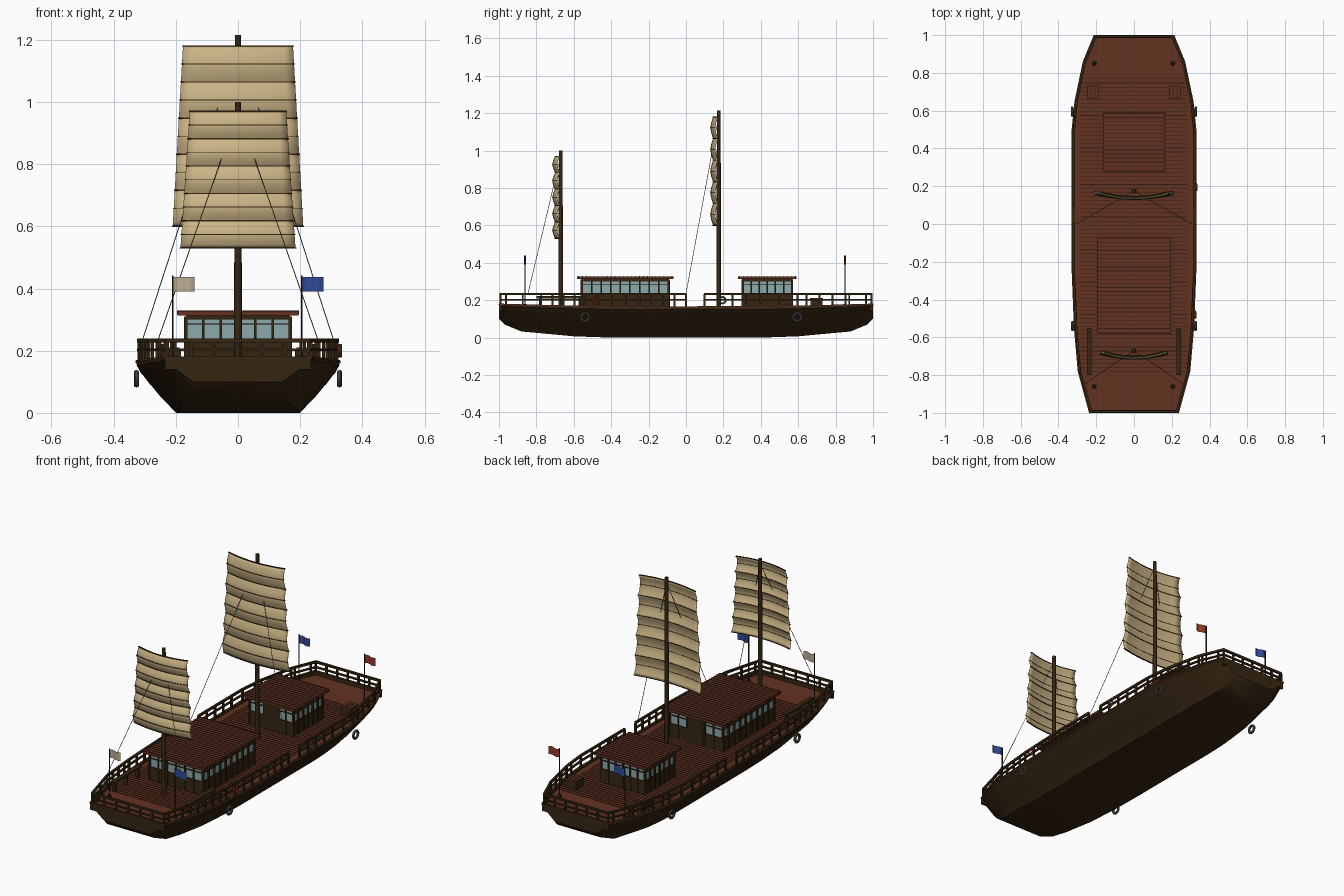
import bpy, bmesh, math
from mathutils import Vector, Matrix

cube = bpy.data.objects.get("Cube")
if cube:
    bpy.data.objects.remove(cube, do_unlink=True)


def material(name, rgb):
    m = bpy.data.materials.new(name)
    m.use_nodes = True
    m.diffuse_color = (*rgb, 1)
    bsdf = next(n for n in m.node_tree.nodes if n.type == 'BSDF_PRINCIPLED')
    bsdf.inputs["Base Color"].default_value = (*rgb, 1)
    bsdf.inputs["Roughness"].default_value = 0.8
    return m


DARK = material("dark wood", (0.037, 0.019, 0.006))
RED = material("red brown planks", (0.125, 0.032, 0.015))
SEAM = material("plank seam", (0.03, 0.012, 0.007))
SAIL = material("sail cloth", (0.60, 0.46, 0.24))
GLASS = material("window glass", (0.27, 0.40, 0.42))
BLUE = material("blue cloth", (0.03, 0.07, 0.32))
SCARLET = material("red cloth", (0.32, 0.04, 0.02))
PALE = material("pale cloth", (0.50, 0.43, 0.30))
GREY = material("grey rubber", (0.09, 0.09, 0.085))
ROPE = material("rope", (0.22, 0.19, 0.14))


def finish(name, bm, mat, smooth=False):
    bmesh.ops.recalc_face_normals(bm, faces=bm.faces)
    me = bpy.data.meshes.new(name)
    bm.to_mesh(me)
    bm.free()
    ob = bpy.data.objects.new(name, me)
    bpy.context.collection.objects.link(ob)
    me.materials.append(mat)
    if smooth:
        bpy.ops.object.select_all(action='DESELECT')
        ob.select_set(True)
        bpy.context.view_layer.objects.active = ob
        bpy.ops.object.shade_smooth_by_angle(angle=math.radians(35))
    return ob


def box(bm, x0, x1, y0, y1, z0, z1):
    mat = Matrix.Translation(((x0 + x1) / 2, (y0 + y1) / 2, (z0 + z1) / 2))
    bmesh.ops.create_cube(bm, size=1, matrix=mat @ Matrix.Diagonal((x1 - x0, y1 - y0, z1 - z0, 1)))


def beam(bm, a, b, wide, high):
    a, b = Vector(a), Vector(b)
    d = b - a
    rot = d.to_track_quat('X', 'Z').to_matrix().to_4x4()
    size = Matrix.Diagonal((d.length + wide / 2, wide, high, 1))
    bmesh.ops.create_cube(bm, size=1, matrix=Matrix.Translation((a + b) / 2) @ rot @ size)


def rod(bm, a, b, r0, r1, sides=10):
    a, b = Vector(a), Vector(b)
    d = b - a
    rot = d.to_track_quat('Z', 'Y').to_matrix().to_4x4()
    bmesh.ops.create_cone(bm, cap_ends=True, segments=sides, radius1=r0, radius2=r1,
                          depth=d.length, matrix=Matrix.Translation((a + b) / 2) @ rot)


def lerp(table, t):
    for (a, p), (b, q) in zip(table, table[1:]):
        if t <= b:
            return p + (q - p) * (t - a) / (b - a)
    return table[-1][1]


def grid_surface(bm, rows):
    vs = [[bm.verts.new(p) for p in row] for row in rows]
    for r, s in zip(vs, vs[1:]):
        for i in range(len(r) - 1):
            bm.faces.new((r[i], r[i + 1], s[i + 1], s[i]))
    return vs


# Hull outline
WIDTH = [(-1, .235), (-.78, .295), (-.55, .315), (-.25, .327), (.5, .327), (.65, .312), (.86, .268), (1, .21)]
KEEL = [(-1, .10), (-.97, .07), (-.88, .033), (-.6, .007), (-.4, 0), (.4, 0), (.6, .007), (.88, .033), (.97, .07), (1, .10)]
STATIONS = sorted({y for y, _ in WIDTH + KEEL})
half = lambda y: lerp(WIDTH, y)
sheer = lambda y: .166 + .016 * y * y
DECK_Z = .16

# Lapped strakes: each plank foot stands slightly proud of the one below
CURVE = [(.61, 0), (.75, .28), (.86, .53), (.95, .75), (.99, .88), (1, 1)]
SECTION = [CURVE[0]]
for w, h in CURVE[1:-1]:
    SECTION += [(w - .006, h), (w + .004, h + .012)]
SECTION.append(CURVE[-1])

bm = bmesh.new()
rows = []
for y in STATIONS:
    k, top, w = lerp(KEEL, y), sheer(y), half(y)
    side = [(w * a, y, k + (top - k) * h) for a, h in SECTION]
    side += [(w - .015, y, top), (w - .015, y, DECK_Z - .01)]
    rows.append([(-x, q, z) for x, q, z in reversed(side)] + side)
vs = grid_surface(bm, rows)
for ring in (vs[0], vs[-1]):
    bm.faces.new(ring[1:-1])
finish("hull", bm, DARK, True)

# End coamings and deck
bm = bmesh.new()
for y, s in ((-1, 1), (1, -1)):
    box(bm, -half(y), half(y), min(y, y + s * .015), max(y, y + s * .015), .14, sheer(y))
finish("end_coamings", bm, DARK)
bm = bmesh.new()
grid_surface(bm, [[(-half(y) + .012, y * .99, DECK_Z), (half(y) - .012, y * .99, DECK_Z)] for y in STATIONS])
finish("deck", bm, RED)
bm = bmesh.new()
for i in range(73):
    y = -.78 + i * .0215
    box(bm, -.28, .28, y - .0015, y + .0015, DECK_Z - .002, DECK_Z + .002)
finish("deck_seams", bm, SEAM)

# Red rubbing strip below the rim
bm = bmesh.new()
for s in (-1, 1):
    for a, b in zip(STATIONS, STATIONS[1:]):
        beam(bm, (s * half(a), a, sheer(a) - .004), (s * half(b), b, sheer(b) - .004), .006, .006)
finish("rubbing_strip", bm, RED)


# Railings, broken by a gangway on both sides
def rail_path(start, end):
    ys = [start] + [y for y in (STATIONS if end > 0 else STATIONS[::-1]) if (y - start) * end > 0]
    side = [(half(y) - .008, y * .992) for y in ys]
    return side + [(-x, y) for x, y in reversed(side)]


bm = bmesh.new()
for path in (rail_path(0, -1), rail_path(.1, 1)):
    for (ax, ay), (bx, by) in zip(path, path[1:]):
        for z, h in ((.233, .012), (.203, .008)):
            beam(bm, (ax, ay, z), (bx, by, z), .011, h)
        n = max(1, round(math.hypot(bx - ax, by - ay) / .07))
        for i in range(n + 1):
            x, y = ax + (bx - ax) * i / n, ay + (by - ay) * i / n
            box(bm, x - .005, x + .005, y - .005, y + .005, DECK_Z, .232)
finish("railings", bm, DARK)


# Cabins
def cabin(name, hw, y0, y1, bays, door_y):
    frame, glass, roof, seams = (bmesh.new() for _ in range(4))
    box(frame, -hw, hw, y0, y1, DECK_Z, .236)
    box(frame, -hw, hw, y0, y1, .300, .314)
    box(glass, -hw + .006, hw - .006, y0 + .006, y1 - .006, .23, .305)
    for i in range(bays + 1):
        y = y0 + .005 + (y1 - y0 - .01) * i / bays
        for s in (-1, 1):
            box(frame, s * hw - .005, s * hw + .005, y - .004, y + .004, DECK_Z, .31)
    for i in range(7):
        x = -hw + 2 * hw * i / 6
        for y in (y0, y1):
            box(frame, x - .004, x + .004, y - .003, y + .003, DECK_Z, .31)
    for s in (-1, 1):
        box(frame, s * hw - .003, s * hw + .003, y0, y1, .284, .288)
    for y in (y0, y1):
        box(frame, -hw, hw, y - .003, y + .003, .284, .288)
    box(frame, -.045, .045, door_y - .004, door_y + .004, DECK_Z, .305)
    box(roof, -hw - .026, hw + .026, y0 - .022, y1 + .022, .314, .328)
    n = round((y1 - y0 + .03) / .0215)
    for i in range(n + 1):
        y = y0 - .015 + (y1 - y0 + .03) * i / n
        box(seams, -hw - .028, hw + .028, y - .0018, y + .0018, .316, .330)
    finish(name + "_frame", frame, DARK)
    finish(name + "_windows", glass, GLASS)
    finish(name + "_roof", roof, RED)
    finish(name + "_roof_seams", seams, SEAM)


cabin("front_cabin", .168, -.56, -.09, 9, -.09)
cabin("rear_cabin", .138, .30, .57, 6, .30)


# Masts with battened sails and stays
def rig(name, y, mast_top, z0, z1, w0, w1, stay_y):
    bm = bmesh.new()
    rod(bm, (0, y, DECK_Z - .01), (0, y, mast_top), .013, .010, 12)
    finish(name + "_mast", bm, DARK, True)

    def point(u, v):
        puff = .014 * abs(math.sin(5 * math.pi * v))
        return (u * (w0 + (w1 - w0) * v), y - .005 - .025 * (1 - u * u) - puff, z0 + (z1 - z0) * v)

    us = [i / 6 - 1 for i in range(13)]
    bm = bmesh.new()
    grid_surface(bm, [[point(u, j / 40) for u in us] for j in range(41)])
    cloth = finish(name + "_sail", bm, SAIL, True)
    cloth.modifiers.new("thickness", 'SOLIDIFY').thickness = .002
    bm = bmesh.new()
    for k in range(11):
        pts = [point(u, k / 10) for u in us]
        for a, b in zip(pts, pts[1:]):
            beam(bm, a, b, .007, .004 if k % 2 == 0 else .0025)
    finish(name + "_battens", bm, DARK)
    bm = bmesh.new()
    for s in (-1, 1):
        rod(bm, (0, y, mast_top - .03), (s * (half(stay_y) - .02), stay_y, .235), .0016, .0016, 5)
    finish(name + "_stays", bm, ROPE)


rig("fore", -.67, 1.0, .53, .97, .185, .155, -.845)
rig("main", .175, 1.215, .60, 1.18, .21, .177, 0)

# Flags
for name, x, y, cloth in (("front_left", .205, -.86, BLUE), ("front_right", -.21, -.86, PALE),
                          ("rear_left", .205, .85, SCARLET), ("rear_right", -.21, .85, BLUE)):
    bm = bmesh.new()
    rod(bm, (x, y, DECK_Z), (x, y, .442), .003, .003, 8)
    rod(bm, (x, y, DECK_Z), (x, y, .18), .012, .008, 8)
    finish(name + "_flagpole", bm, DARK)
    bm = bmesh.new()
    grid_surface(bm, [[(x + .07 * i / 10, y + .006 * math.sin(i * .63), z) for i in range(11)] for z in (.39, .437)])
    finish(name + "_flag", bm, cloth, True)

# Benches, crates
bm, lids = bmesh.new(), bmesh.new()
for s in (-1, 1):
    c = s * .237
    box(bm, c - .013, c + .013, -.80, -.55, .210, .222)
    for y in (-.78, -.675, -.57):
        box(bm, c - .011, c + .011, y - .006, y + .006, DECK_Z, .21)
    c = s * .217
    box(bm, c - .033, c + .033, .665, .73, DECK_Z, .207)
    for i in range(3):
        x = c - .021 + i * .021
        box(lids, x - .008, x + .008, .662, .733, .204, .211)
finish("benches_and_crates", bm, DARK)
finish("crate_slats", lids, RED)


# Tyre fenders and life rings
def ring(name, x, y, z, major, minor, mat):
    bpy.ops.mesh.primitive_torus_add(location=(x, y, z), rotation=(0, math.pi / 2, 0), major_radius=major,
                                     minor_radius=minor, major_segments=24, minor_segments=8)
    ob = bpy.context.object
    ob.name = name
    ob.data.materials.append(mat)
    bpy.ops.object.shade_smooth_by_angle()


for s in (-1, 1):
    for y in (-.54, .595):
        ring("tyre_fender", s * (half(y) + .010), y, .11, .021, .007, GREY)
ring("grey_life_ring", .33, .195, .20, .017, .005, GREY)
ring("red_life_ring", .325, -.48, .20, .017, .005, SCARLET)
